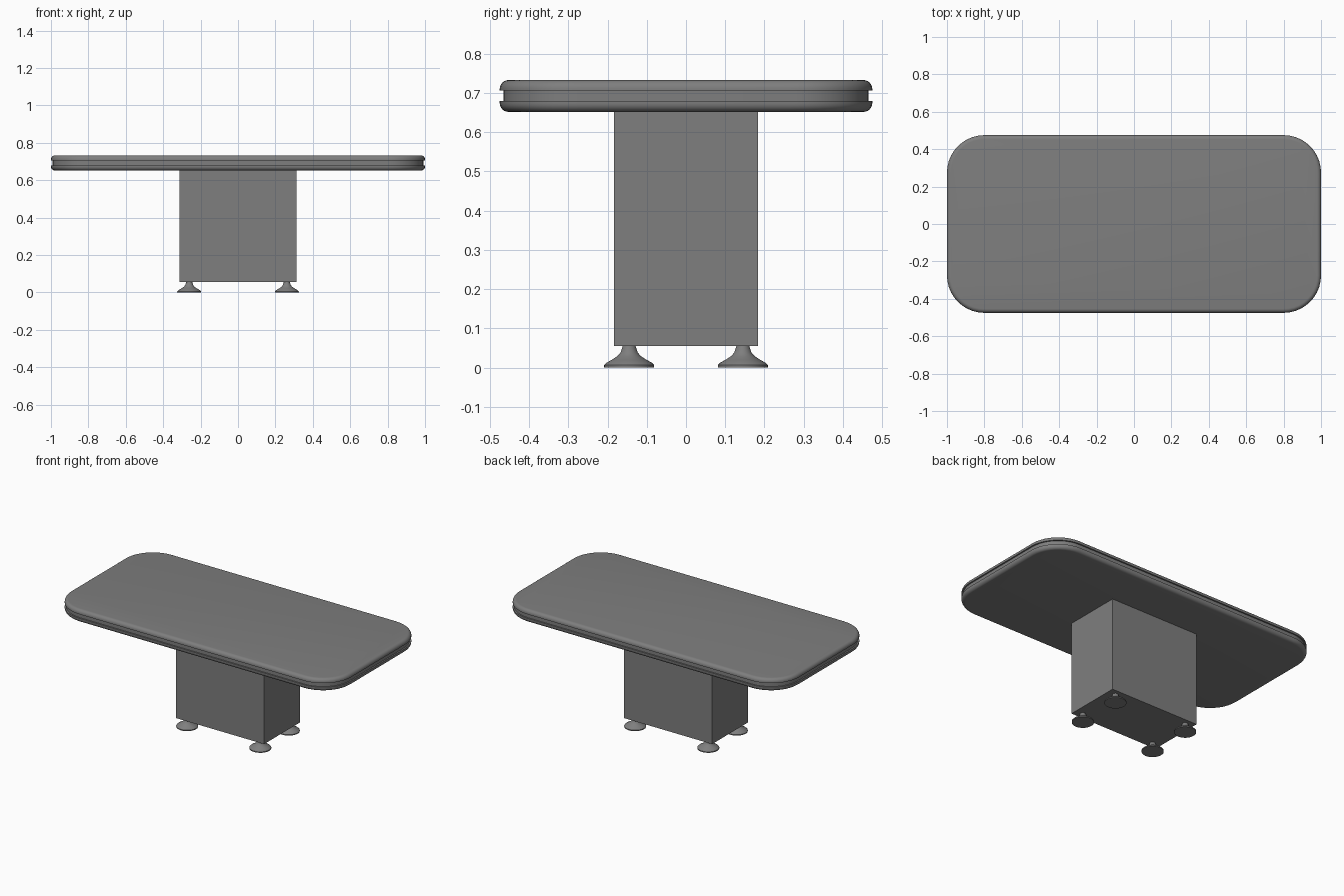
import bpy, bmesh, math

cube = bpy.data.objects.get("Cube")
if cube:
    bpy.data.objects.remove(cube, do_unlink=True)

grey = bpy.data.materials.new("mid grey")
grey.use_nodes = True
COLOUR = (0.21, 0.21, 0.21, 1)
grey.diffuse_color = COLOUR
grey.node_tree.nodes["Principled BSDF"].inputs["Base Color"].default_value = COLOUR


def loft(name, rings, smooth=True):
    """Skin a stack of matching closed rings and cap both ends."""
    bm = bmesh.new()
    loops = [[bm.verts.new(p) for p in ring] for ring in rings]
    n = len(loops[0])
    for a, b in zip(loops, loops[1:]):
        for i in range(n):
            j = (i + 1) % n
            bm.faces.new((a[i], a[j], b[j], b[i]))
    bm.faces.new(loops[0][::-1])
    bm.faces.new(loops[-1])
    bmesh.ops.recalc_face_normals(bm, faces=bm.faces)
    mesh = bpy.data.meshes.new(name)
    bm.to_mesh(mesh)
    bm.free()
    mesh.materials.append(grey)
    obj = bpy.data.objects.new(name, mesh)
    bpy.context.collection.objects.link(obj)
    if smooth:
        bpy.ops.object.select_all(action='DESELECT')
        obj.select_set(True)
        bpy.context.view_layer.objects.active = obj
        bpy.ops.object.shade_smooth_by_angle(angle=math.radians(35))
    return obj


def rounded_ring(inset, z, hx=1.0, hy=0.475, radius=0.2, steps=10):
    """Rounded rectangle outline, shrunk by inset."""
    pts = []
    for q, (sx, sy) in enumerate(((1, 1), (-1, 1), (-1, -1), (1, -1))):
        for k in range(steps + 1):
            a = math.pi / 2 * (q + k / steps)
            pts.append((sx * (hx - radius) + (radius - inset) * math.cos(a),
                        sy * (hy - radius) + (radius - inset) * math.sin(a), z))
    return pts


def circle_ring(r, z, cx, cy, sides=32):
    return [(cx + r * math.cos(math.tau * i / sides),
             cy + r * math.sin(math.tau * i / sides), z) for i in range(sides)]


# Table top: two rounded slabs with a groove between them
EDGE = 0.022
arc = [(EDGE * (1 - math.sin(t)), EDGE * (1 - math.cos(t)))
       for t in (math.pi / 2 * k / 6 for k in range(7))]
bottom = [(inset, 0.652 + dz) for inset, dz in arc]
top = [(inset, 0.733 - dz) for inset, dz in reversed(arc)]
profile = bottom + [(0, 0.680), (0.009, 0.680), (0.009, 0.706), (0, 0.706)] + top
loft("table_top", [rounded_ring(i, z) for i, z in profile])

# Pedestal: plain box
loft("pedestal", [[(x * 0.314, y * 0.183, z)
                   for x, y in ((1, 1), (-1, 1), (-1, -1), (1, -1))]
                  for z in (0.055, 0.653)], smooth=False)

# Feet: flared discs under the four corners
foot_profile = [(0.064, 0), (0.064, 0.006), (0.058, 0.012), (0.044, 0.020),
                (0.030, 0.029), (0.022, 0.038), (0.019, 0.047), (0.016, 0.056)]
for sx, side in ((1, "left"), (-1, "right")):
    for sy, end in ((-1, "front"), (1, "back")):
        loft(f"{end}_{side}_foot",
             [circle_ring(r, z, sx * 0.261, sy * 0.145) for r, z in foot_profile])
